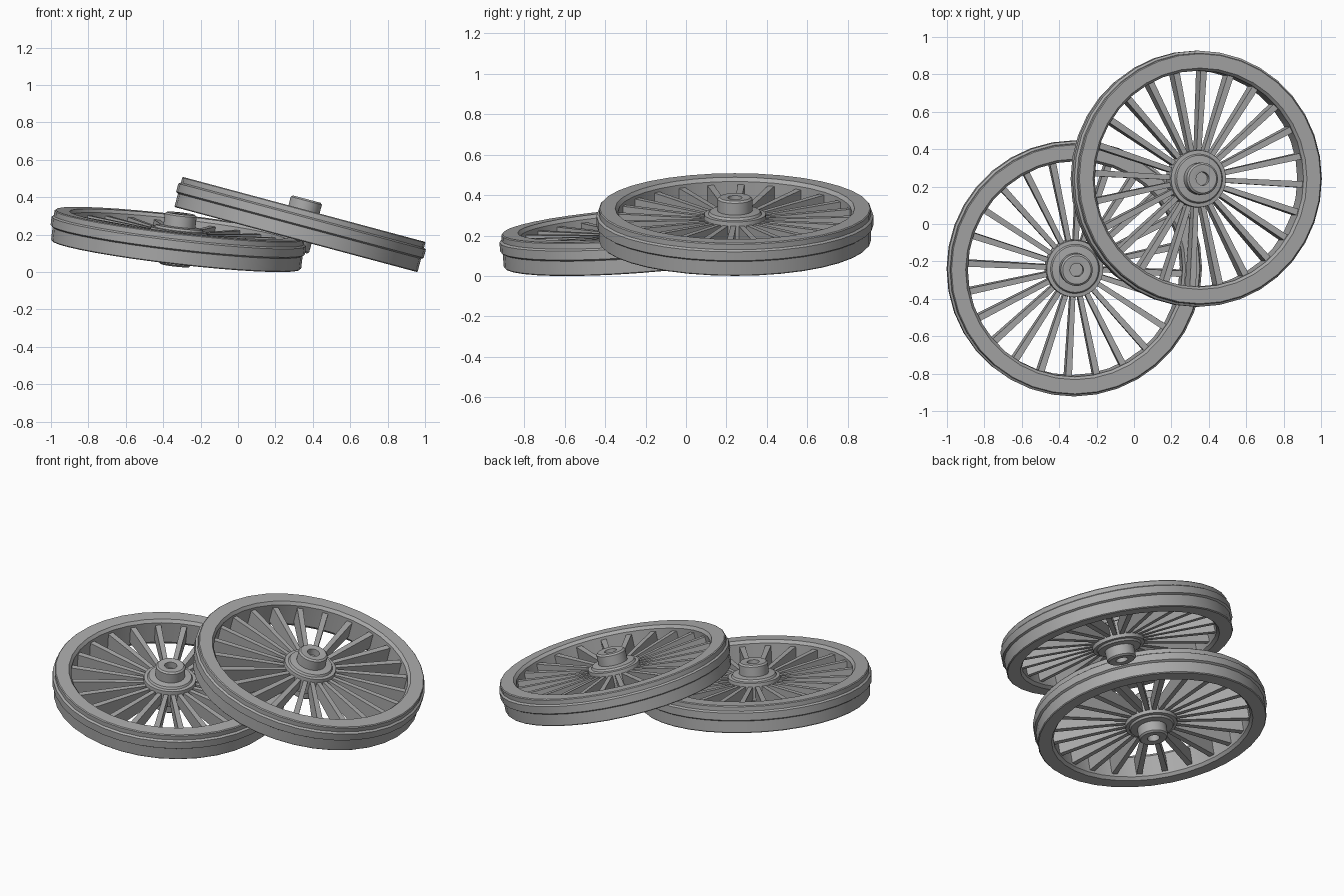
import bpy, bmesh, math
from mathutils import Vector, Matrix

if "Cube" in bpy.data.objects:
    bpy.data.objects.remove(bpy.data.objects["Cube"])

SEG = 36        # sides of every turned part
T = 0.167       # rim thickness
SPOKES = 24

iron = bpy.data.materials.new("grey_iron")
iron.diffuse_color = (0.40, 0.40, 0.40, 1)
iron.use_nodes = True
iron.node_tree.nodes["Principled BSDF"].inputs["Base Color"].default_value = iron.diffuse_color


def add_object(name, bm, mat):
    bmesh.ops.recalc_face_normals(bm, faces=bm.faces[:])
    me = bpy.data.meshes.new(name)
    bm.to_mesh(me)
    bm.free()
    me.materials.append(iron)
    ob = bpy.data.objects.new(name, me)
    bpy.context.collection.objects.link(ob)
    ob.matrix_world = mat
    bpy.ops.object.select_all(action='DESELECT')
    ob.select_set(True)
    bpy.context.view_layer.objects.active = ob
    bpy.ops.object.shade_smooth_by_angle(angle=math.radians(28))
    return ob


def lathe(profile, closed):
    """Turn (radius, z) points round z; open profiles are capped at both ends."""
    bm = bmesh.new()
    rings = []
    for r, z in profile:
        rings.append([bm.verts.new((r * math.cos(2 * math.pi * i / SEG),
                                    r * math.sin(2 * math.pi * i / SEG), z))
                      for i in range(SEG)])
    pairs = list(zip(rings, rings[1:]))
    if closed:
        pairs.append((rings[-1], rings[0]))
    for a, b in pairs:
        for i in range(SEG):
            j = (i + 1) % SEG
            bm.faces.new((a[i], a[j], b[j], b[i]))
    if not closed:
        bm.faces.new(rings[0])
        bm.faces.new(rings[-1])
    return bm


# profiles, z = 0 at the upper rim face
rim_profile = [(0.592, 0), (0.668, 0), (0.673, -0.005), (0.673, -0.032),
               (0.685, -0.040), (0.685, -0.085), (0.673, -0.093),
               (0.673, -T + 0.005), (0.668, -T), (0.592, -T),
               (0.578, -T + 0.018), (0.578, -0.018)]
half_hub = [(0.036, 0.015), (0.036, 0.055), (0.045, 0.057), (0.076, 0.057),
            (0.086, 0.048), (0.086, -0.012), (0.125, -0.016),
            (0.132, -0.028), (0.152, -0.030), (0.154, -0.045)]
hub_profile = half_hub + [(r, -T - z) for r, z in reversed(half_hub)]


def spokes_mesh():
    bm = bmesh.new()
    mid = -T / 2
    for k in range(SPOKES):
        rot = Matrix.Rotation(math.radians(-3 + k * 360 / SPOKES), 4, 'Z')
        ends = []
        # blades: deep at the rim, shallower at the hub
        for x, w, d in ((0.13, 0.013, 0.032), (0.585, 0.017, 0.050)):
            ends.append([bm.verts.new(rot @ Vector((x, sy * w, mid + sz * d)))
                         for sy, sz in ((-1, -1), (1, -1), (1, 1), (-1, 1))])
        a, b = ends
        for i in range(4):
            j = (i + 1) % 4
            bm.faces.new((a[i], a[j], b[j], b[i]))
        bm.faces.new(a)
        bm.faces.new(b)
    return bm


def wheel(prefix, centre, normal):
    n = Vector(normal).normalized()
    mat = Matrix.Translation(centre) @ Vector((0, 0, 1)).rotation_difference(n).to_matrix().to_4x4()
    add_object(prefix + "_rim", lathe(rim_profile, True), mat)
    add_object(prefix + "_hub", lathe(hub_profile, False), mat)
    add_object(prefix + "_spokes", spokes_mesh(), mat)


# flat-lying wheel and the wheel leaning on it
wheel("lower_wheel", (-0.312, -0.242, 0.257), (0.115, -0.075, 0.99))
wheel("upper_wheel", (0.353, 0.242, 0.335), (0.259, 0, 0.966))
